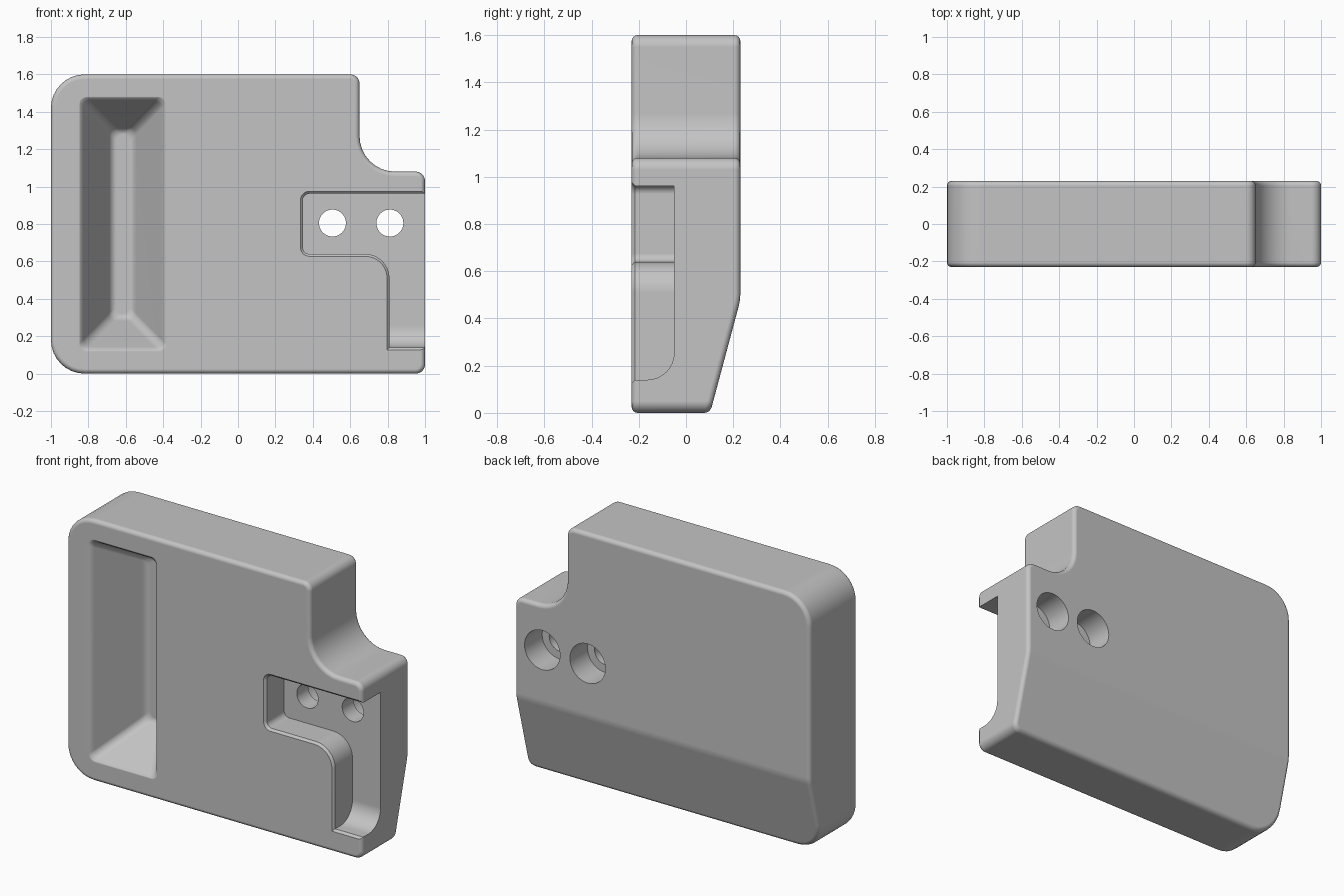
import bpy, bmesh, math
from mathutils import Vector

cube = bpy.data.objects.get("Cube")
if cube:
    bpy.data.objects.remove(cube)

grey = bpy.data.materials.new("Plain grey")
grey.use_nodes = True
COLOUR = (0.55, 0.55, 0.55, 1)
grey.diffuse_color = COLOUR
grey.node_tree.nodes["Principled BSDF"].inputs["Base Color"].default_value = COLOUR


def rounded(corners, steps=8):
    """Outline from (x, z, radius) corners, each turned into a fillet arc."""
    out, n = [], len(corners)
    for i, (x, z, r) in enumerate(corners):
        p = Vector((x, z))
        if r <= 0:
            out.append(p)
            continue
        a = (Vector(corners[i - 1][:2]) - p).normalized()
        b = (Vector(corners[(i + 1) % n][:2]) - p).normalized()
        half = a.angle(b) / 2
        centre = p + (a + b).normalized() * (r / math.sin(half))
        start = p + a * (r / math.tan(half)) - centre
        end = p + b * (r / math.tan(half)) - centre
        sweep = math.atan2(start.x * end.y - start.y * end.x, start.dot(end))
        for k in range(steps + 1):
            t = sweep * k / steps
            c, s = math.cos(t), math.sin(t)
            out.append(centre + Vector((start.x * c - start.y * s, start.x * s + start.y * c)))
    return out


def loft(rings):
    """Closed solid through (outline, y) rings of equal point count."""
    bm = bmesh.new()
    loops = [[bm.verts.new((p[0], y, p[1])) for p in outline] for outline, y in rings]
    n = len(loops[0])
    for lo, hi in zip(loops, loops[1:]):
        for i in range(n):
            j = (i + 1) % n
            bm.faces.new((lo[i], lo[j], hi[j], hi[i]))
    bm.faces.new(loops[0][::-1])
    bm.faces.new(loops[-1])
    bmesh.ops.recalc_face_normals(bm, faces=bm.faces)
    return bm


def make_object(name, bm):
    bmesh.ops.recalc_face_normals(bm, faces=bm.faces)
    mesh = bpy.data.meshes.new(name)
    bm.to_mesh(mesh)
    bm.free()
    mesh.materials.append(grey)
    obj = bpy.data.objects.new(name, mesh)
    bpy.context.collection.objects.link(obj)
    return obj


def apply(obj, mod):
    bpy.context.view_layer.objects.active = obj
    bpy.ops.object.modifier_apply(modifier=mod.name)


def cut(obj, bm):
    cutter = make_object("cutter", bm)
    cutter.hide_render = True
    mod = obj.modifiers.new("cut", 'BOOLEAN')
    mod.operation = 'DIFFERENCE'
    mod.solver = 'EXACT'
    mod.object = cutter
    apply(obj, mod)
    bpy.data.objects.remove(cutter)


# Body: stepped plate with rounded corners
FRONT, BACK = -0.23, 0.23
outline = rounded([(-1, 0, 0.18), (1, 0, 0.05), (1, 1.08, 0.05),
                   (0.65, 1.08, 0.19), (0.65, 1.6, 0.05), (-1, 1.6, 0.18)])
bm = loft([(outline, FRONT), (outline, BACK)])

# Softly folded slope on the lower back
R = 0.25
for degrees in (5, 10, 15):
    a = math.radians(degrees)
    normal = Vector((0, math.cos(a), -math.sin(a)))
    res = bmesh.ops.bisect_plane(bm, geom=bm.verts[:] + bm.edges[:] + bm.faces[:],
                                 plane_co=Vector((0, BACK - R, 0.51)) + normal * R,
                                 plane_no=normal, clear_outer=True)
    rim = [e for e in res["geom_cut"] if isinstance(e, bmesh.types.BMEdge) and e.is_boundary]
    bmesh.ops.contextual_create(bm, geom=rim)
body = make_object("body", bm)

# Rounded outer edges
bevel = body.modifiers.new("edges", 'BEVEL')
bevel.width = 0.025
bevel.segments = 4
bevel.limit_method = 'ANGLE'
bevel.angle_limit = math.radians(35)
bevel.use_clamp_overlap = False
apply(body, bevel)


# Grip recess: tapering rounded rectangle with softened rim and floor
def grip_ring(inset):
    x, z = 0.232 - inset * 0.98, 0.68 - inset
    cx, cz, r = -0.617, 0.8, 0.04
    return rounded([(cx - x, cz - z, r), (cx + x, cz - z, r),
                    (cx + x, cz + z, r), (cx - x, cz + z, r)], 6)


cut(body, loft([(grip_ring(i), y) for i, y in (
    (-0.010, -0.235), (0.004, -0.227), (0.013, -0.219), (0.021, -0.208), (0.027, -0.195),
    (0.160, 0.050), (0.167, 0.063), (0.176, 0.074), (0.187, 0.081), (0.2, 0.085))]))


# Latch recess: L-shaped, open at the side, with a chamfered lip
def latch_ring(o):
    return rounded([(1.2, 0.14 - o, 0), (1.2, 0.962 + o, 0), (0.347 - o, 0.962 + o, 0.035 + o),
                    (0.347 - o, 0.64 - o, 0.035 + o), (0.81 - o, 0.64 - o, 0.13 - o),
                    (0.81 - o, 0.14 - o, 0)])


FLOOR = -0.05
bm = loft([(latch_ring(0), FLOOR), (latch_ring(0), -0.217), (latch_ring(0.033), -0.25)])
foot = [e for e in bm.edges
        if all(abs(v.co.y - FLOOR) < 1e-4 and v.co.z < 0.15 for v in e.verts)]
bmesh.ops.bevel(bm, geom=foot, offset=0.115, segments=8, profile=0.5, affect='EDGES')
cut(body, bm)


# Two counterbored screw holes
def circle(x, z, r, n=40):
    return [(x + r * math.cos(k * math.tau / n), z + r * math.sin(k * math.tau / n))
            for k in range(n)]


for x in (0.505, 0.812):
    cut(body, loft([(circle(x, 0.805, r), y) for r, y in (
        (0.12, 0.3), (0.12, 0.06), (0.072, 0.06), (0.072, -0.15))]))

# Smooth shading with crisp creases
bpy.ops.object.select_all(action='DESELECT')
body.select_set(True)
bpy.context.view_layer.objects.active = body
bpy.ops.object.shade_smooth_by_angle(angle=math.radians(32))
weighted = body.modifiers.new("normals", 'WEIGHTED_NORMAL')
weighted.keep_sharp = True
